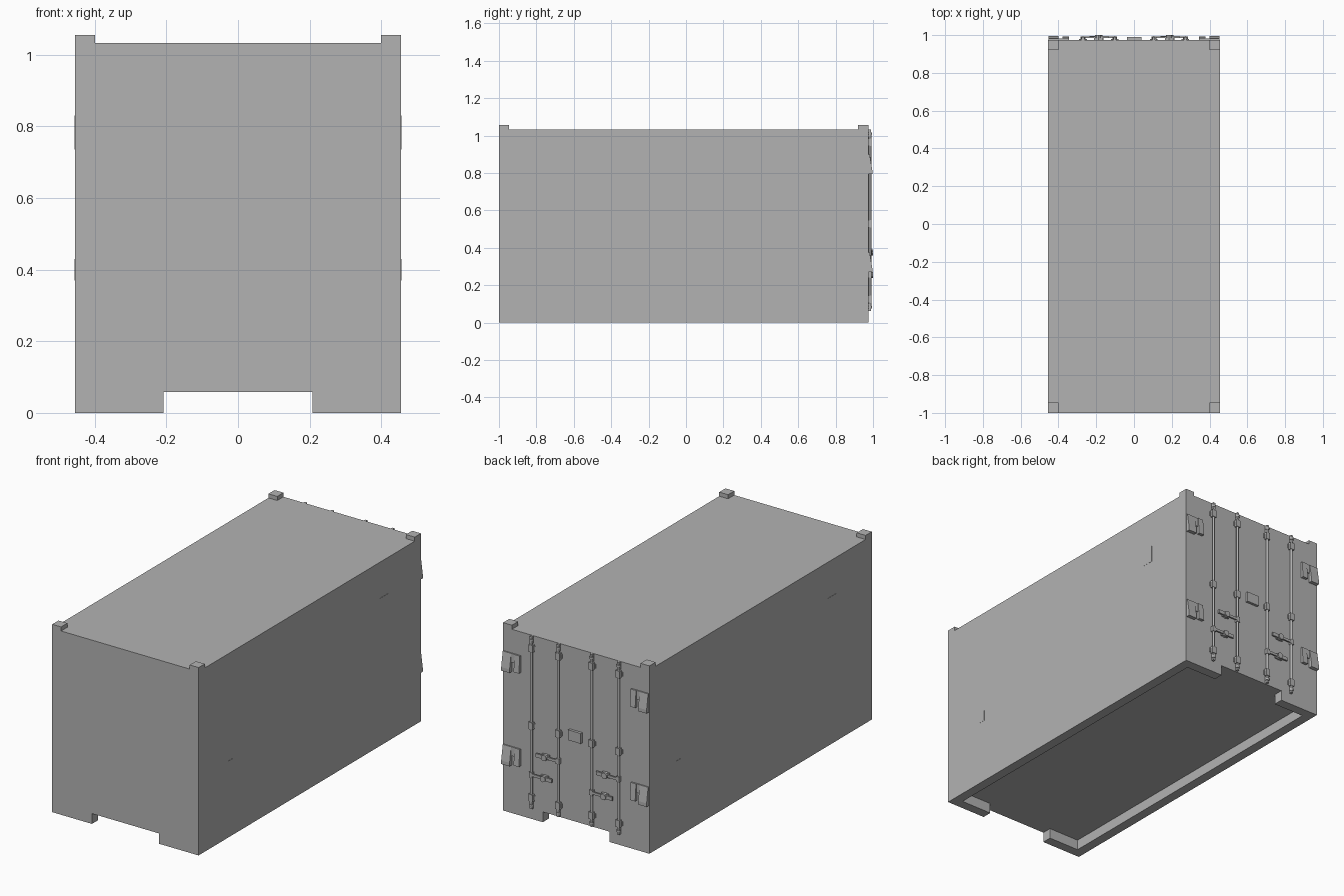
import bpy
import bmesh
from math import pi
from mathutils import Matrix

cube = bpy.data.objects.get("Cube")
if cube:
    bpy.data.objects.remove(cube, do_unlink=True)

grey = bpy.data.materials.new("container_grey")
grey.use_nodes = True
grey.diffuse_color = (0.45, 0.45, 0.45, 1)
grey.node_tree.nodes["Principled BSDF"].inputs["Base Color"].default_value = grey.diffuse_color

HALF, FRONT, BACK = 0.455, -1.0, 0.975   # side, front wall and door wall
ROOF, FLOOR, RIM = 1.033, 0.058, 0.055


def finish(name, bm):
    bmesh.ops.recalc_face_normals(bm, faces=bm.faces)
    mesh = bpy.data.meshes.new(name)
    bm.to_mesh(mesh)
    bm.free()
    mesh.materials.append(grey)
    obj = bpy.data.objects.new(name, mesh)
    bpy.context.collection.objects.link(obj)
    return obj


def add_box(bm, x0, x1, y0, y1, z0, z1):
    place = Matrix.Translation(((x0 + x1) / 2, (y0 + y1) / 2, (z0 + z1) / 2))
    size = Matrix.Diagonal((abs(x1 - x0), abs(y1 - y0), abs(z1 - z0), 1))
    bmesh.ops.create_cube(bm, size=1, matrix=place @ size)


def add_rod(bm, x, y, z, radius, length, turn=None):
    matrix = Matrix.Translation((x, y, z)) @ (turn or Matrix())
    bmesh.ops.create_cone(bm, cap_ends=True, segments=10, radius1=radius,
                          radius2=radius, depth=length, matrix=matrix)


def add_profile(bm, points, x0, x1):
    # Extrude a side profile of (y, z) points along x
    face = bm.faces.new([bm.verts.new((x0, y, z)) for y, z in points])
    new = bmesh.ops.extrude_face_region(bm, geom=[face])["geom"]
    verts = [v for v in new if isinstance(v, bmesh.types.BMVert)]
    bmesh.ops.translate(bm, verts=verts, vec=(x1 - x0, 0, 0))


def box(name, *dims):
    bm = bmesh.new()
    add_box(bm, *dims)
    return finish(name, bm)


# Container body with a recessed floor and end gaps in the bottom rim
body = box("body", -HALF, HALF, FRONT, BACK, 0, ROOF)
cutters = [
    box("floor_cutter", RIM - HALF, HALF - RIM, FRONT + RIM, BACK - RIM, -0.1, FLOOR),
    box("gap_cutter", -0.208, 0.208, FRONT - 0.1, BACK + 0.1, -0.1, FLOOR),
]
bpy.context.view_layer.objects.active = body
for cutter in cutters:
    cutter.hide_render = True
    cut = body.modifiers.new(cutter.name, "BOOLEAN")
    cut.operation = "DIFFERENCE"
    cut.solver = "EXACT"
    cut.object = cutter
    bpy.ops.object.modifier_apply(modifier=cut.name)
    bpy.data.objects.remove(cutter, do_unlink=True)

# Corner castings on the roof
bm = bmesh.new()
for side in (-1, 1):
    for y in (FRONT, BACK - RIM):
        add_box(bm, side * (HALF - RIM), side * HALF, y, y + RIM, ROOF, 1.056)
finish("corner_castings", bm)

# Marking plates, one large and one small on each side
bm = bmesh.new()
for side in (-1, 1):
    x0, x1 = side * HALF, side * (HALF + 0.001)
    add_box(bm, x0, x1, side * 0.61, side * 0.69, 0.735, 0.83)
    add_box(bm, x0, x1, side * -0.735, side * -0.7, 0.37, 0.43)
finish("side_plates", bm)

# Door hinges: sloping outer leaf, inner strip and a joining plate
bm = bmesh.new()
for side in (-1, 1):
    for top in (0.9, 0.375):
        low = top - 0.105
        leaf = [(BACK, top), (0.982, top), (0.996, low + 0.02), (0.996, low), (BACK, low)]
        add_profile(bm, leaf, side * 0.4, side * 0.452)
        strip = [(BACK, top), (0.984, top), (0.992, low + 0.01), (BACK, low + 0.01)]
        add_profile(bm, strip, side * 0.345, side * 0.378)
        add_box(bm, side * 0.345, side * 0.45, BACK, 0.981, top - 0.05, top)
finish("door_hinges", bm)

# Locking bars with end cams and guide brackets
ROD_Y = 0.984
BARS = (0.272, 0.105, -0.102, -0.27)
bm = bmesh.new()
for x in BARS:
    add_rod(bm, x, ROD_Y, 0.547, 0.007, 0.93)
    for z in (0.083, 1.012):
        add_rod(bm, x, ROD_Y, z, 0.011, 0.012)
        add_box(bm, x - 0.007, x + 0.007, BACK, 0.99, z - 0.02, z + 0.02)
bars = finish("locking_bars", bm)
bars.select_set(True)
bpy.context.view_layer.objects.active = bars
bpy.ops.object.shade_smooth_by_angle(angle=pi / 4)
bars.select_set(False)

bm = bmesh.new()
for x in BARS:
    for z in (0.125, 0.53, 0.965):
        add_box(bm, x - 0.013, x + 0.013, BACK, 0.993, z - 0.02, z + 0.02)
        add_box(bm, x - 0.02, x + 0.02, BACK, 0.979, z - 0.012, z + 0.012)
finish("bar_brackets", bm)

# Handles: each pair of bars has a high and a low one, with a round catch
across = Matrix.Rotation(pi / 2, 4, "X")
bm = bmesh.new()
for pair in (0, -0.375):
    for start, end, z in ((0.105, 0.24, 0.375), (0.272, 0.14, 0.255)):
        x0, x1 = start + pair, end + pair
        mid = x0 + (x1 - x0) * 0.6
        add_box(bm, x0, x1, 0.984, 0.992, z - 0.007, z + 0.007)
        add_box(bm, mid, x1, 0.984, 0.994, z - 0.01, z + 0.01)
        add_box(bm, mid - 0.022, mid + 0.022, BACK, 0.984, z - 0.014, z + 0.014)
        add_rod(bm, mid, 0.9875, z, 0.017, 0.025, across)
        add_box(bm, x0 - 0.01, x0 + 0.01, BACK, 0.993, z - 0.015, z + 0.015)
finish("door_handles", bm)

# Raised plate where the doors meet
box("door_centre_plate", -0.038, 0.04, BACK, 0.99, 0.512, 0.57)
